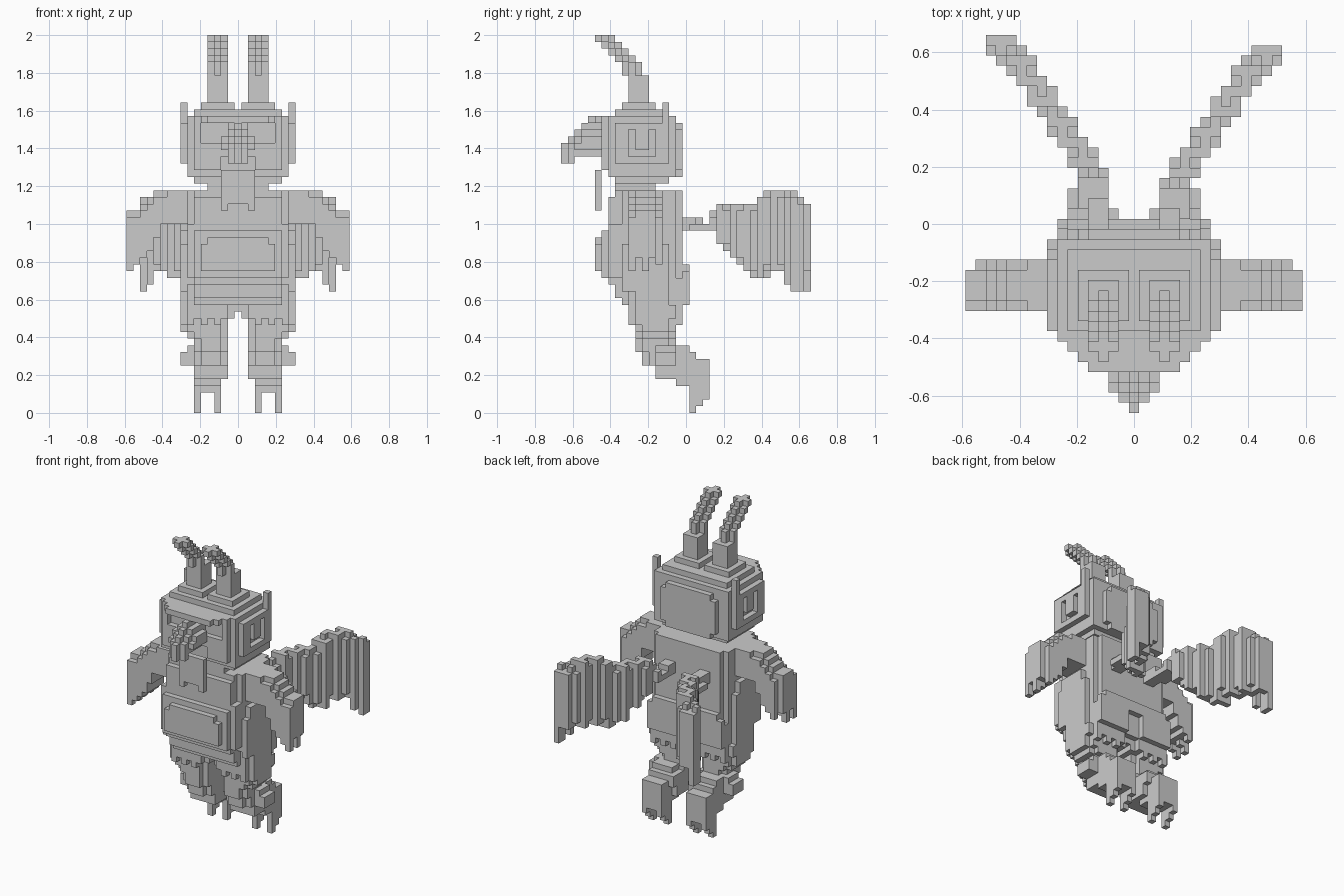
import bpy
import bmesh

UNIT = 1 / 28  # edge length of one cube

old = bpy.data.objects.get("Cube")
if old:
    bpy.data.objects.remove(old, do_unlink=True)

stone = bpy.data.materials.new("stone grey")
stone.use_nodes = True
stone.diffuse_color = (0.6, 0.6, 0.6, 1)
stone.node_tree.nodes["Principled BSDF"].inputs["Base Color"].default_value = stone.diffuse_color


class Part:
    """A set of grid cells that becomes one skinned mesh."""

    def __init__(self, name):
        self.name = name
        self.cells = set()

    def cells_in(self, x, y, z):
        return {(i, j, k)
                for i in range(x[0], x[1] + 1)
                for j in range(y[0], y[1] + 1)
                for k in range(z[0], z[1] + 1)}

    def add(self, x, y, z):
        self.cells |= self.cells_in(x, y, z)

    def add_rounded(self, x, y, z):
        """A block with its four upright corners cut off."""
        self.add((x[0] + 1, x[1] - 1), y, z)
        self.add(x, (y[0] + 1, y[1] - 1), z)

    def cut(self, x, y, z):
        self.cells -= self.cells_in(x, y, z)

    def mirror(self):
        self.cells |= {(-i, j, k) for i, j, k in self.cells}

    def mirrored_copy(self, name, shift=0):
        copy = Part(name)
        copy.cells = {(-i, j + shift, k) for i, j, k in self.cells}
        return copy

    def build(self):
        bm = bmesh.new()
        corners = {}

        def vertex(p):
            if p not in corners:
                x, y, z = p
                corners[p] = bm.verts.new(((x - 0.5) * UNIT, (y - 0.5) * UNIT, z * UNIT))
            return corners[p]

        for cell in sorted(self.cells):
            for axis in range(3):
                for side in (0, 1):
                    neighbour = list(cell)
                    neighbour[axis] += 2 * side - 1
                    if tuple(neighbour) in self.cells:
                        continue
                    quad = []
                    for u, v in ((0, 0), (1, 0), (1, 1), (0, 1)):
                        p = list(cell)
                        p[axis] += side
                        p[(axis + 1) % 3] += u
                        p[(axis + 2) % 3] += v
                        quad.append(vertex(tuple(p)))
                    bm.faces.new(quad if side else quad[::-1])
        # Merge flat regions into larger faces
        bmesh.ops.dissolve_limit(bm, angle_limit=0.01, verts=bm.verts[:], edges=bm.edges[:])
        mesh = bpy.data.meshes.new(self.name)
        bm.to_mesh(mesh)
        bm.free()
        mesh.materials.append(stone)
        bpy.context.collection.objects.link(bpy.data.objects.new(self.name, mesh))


def build_pair(part, shift=0):
    part.mirrored_copy("right_" + part.name, shift).build()
    part.name = "left_" + part.name
    part.build()


# Head: rounded block with face, brow, back and ear panels
head = Part("head")
head.add(x=(0, 7), y=(-11, -2), z=(35, 43))
head.add(x=(0, 6), y=(-10, -3), z=(34, 44))
head.add(x=(0, 6), y=(-12, -12), z=(36, 43))
head.cut(x=(2, 5), y=(-12, -12), z=(40, 42))
head.cut(x=(0, 2), y=(-12, -12), z=(36, 37))
head.add(x=(0, 5), y=(-13, -13), z=(43, 43))
head.add(x=(0, 4), y=(-14, -14), z=(43, 43))
head.add(x=(0, 5), y=(-1, -1), z=(36, 41))
head.add(x=(0, 4), y=(-1, -1), z=(35, 42))
head.add(x=(8, 8), y=(-10, -3), z=(37, 42))
head.cut(x=(8, 8), y=(-8, -5), z=(38, 41))
head.add(x=(8, 8), y=(-7, -6), z=(39, 41))
head.add(x=(8, 8), y=(-3, -3), z=(43, 45))
head.mirror()
head.build()

# Beak: stepped ridge with sloping sides that narrows toward the tip
beak = Part("beak")
for step, half in enumerate((2, 2, 2, 2, 1, 0)):
    for side in range(half + 1):
        low = 37 if step > 3 else 38
        beak.add(x=(side, side), y=(-13 - step, -13 - step),
                 z=(low + side // 2, max(low + 1, min(42, 44 - step) - side)))
beak.mirror()
beak.build()

# Chin tuft hanging in front of the neck
tuft = Part("chin_tuft")
tuft.add(x=(0, 2), y=(-13, -13), z=(31, 35))
tuft.add(x=(2, 2), y=(-13, -13), z=(30, 30))
tuft.mirror()
tuft.build()

# Horns curving forward, knobbly above a square base
horn = Part("horn")
horn.add(x=(1, 5), y=(-9, -5), z=(45, 45))
horn.add(x=(2, 4), y=(-8, -6), z=(46, 49))
for level, (front, back) in enumerate(((-9, -7), (-9, -7), (-10, -8), (-11, -9), (-12, -10), (-13, -11))):
    horn.add_rounded(x=(2, 4), y=(front, back), z=(50 + level, 50 + level))
build_pair(horn)

# Neck and torso with a layered round belly
torso = Part("torso")
torso.add(x=(0, 4), y=(-10, -5), z=(33, 33))
torso.add_rounded(x=(-7, 7), y=(-10, -1), z=(19, 32))
torso.add(x=(0, 6), y=(-11, -11), z=(28, 31))
torso.add(x=(0, 7), y=(-11, -10), z=(20, 27))
torso.add(x=(0, 6), y=(-11, -11), z=(19, 19))
torso.add(x=(0, 6), y=(-12, -12), z=(20, 26))
torso.add(x=(0, 5), y=(-13, -13), z=(21, 24))
torso.add(x=(0, 4), y=(-13, -13), z=(25, 25))
torso.add(x=(8, 8), y=(-9, -3), z=(18, 24))
torso.add(x=(8, 8), y=(-8, -4), z=(25, 26))
torso.add(x=(0, 6), y=(0, 0), z=(20, 21))
torso.add(x=(0, 6), y=(-10, -1), z=(17, 18))
torso.add(x=(0, 5), y=(-9, -1), z=(16, 16))
torso.add(x=(0, 4), y=(-7, -2), z=(15, 15))
torso.mirror()
torso.build()

# Arms arching out and down, with split fingers
arm = Part("arm")
tops = (32, 32, 32, 32, 32, 31, 30, 29, 29)
bottoms = (28, 28, 28, 28, 26, 24, 23, 22, 21)
for offset, (top, bottom) in enumerate(zip(tops, bottoms)):
    column = (8 + offset, 8 + offset)
    arm.add(x=column, y=(-7, -5), z=(bottom, top))
    arm.add(x=column, y=(-8, -4), z=(bottom, top - min(1, offset // 3)))
arm.cut(x=(16, 16), y=(-4, -4), z=(21, 32))
for finger in (-7, -5):
    arm.cut(x=(13, 16), y=(finger, finger), z=(21, 22))
build_pair(arm)

# Legs: shaggy haunch, knee, shin, foot and claws
leg = Part("leg")
leg.add_rounded(x=(1, 7), y=(-9, 0), z=(16, 19))
leg.add(x=(8, 8), y=(-7, -3), z=(13, 17))
leg.add_rounded(x=(1, 8), y=(-8, -1), z=(14, 15))
leg.add_rounded(x=(2, 8), y=(-7, -2), z=(12, 13))
leg.add_rounded(x=(2, 7), y=(-7, -2), z=(11, 11))
leg.add_rounded(x=(2, 6), y=(-7, -2), z=(9, 10))
leg.add_rounded(x=(2, 6), y=(-6, -1), z=(7, 9))
leg.add(x=(2, 6), y=(-5, 1), z=(7, 8))
leg.add(x=(7, 8), y=(-4, -2), z=(7, 8))
leg.add(x=(7, 7), y=(-4, -2), z=(9, 9))
leg.add(x=(2, 6), y=(-4, 0), z=(5, 6))
leg.add(x=(3, 6), y=(-1, 0), z=(4, 9))
leg.add(x=(3, 6), y=(1, 1), z=(3, 8))
leg.add(x=(3, 6), y=(2, 3), z=(3, 7))
# Hanging tufts of fur around the haunch
for tuft_x in (3, 5, 7):
    leg.add(x=(tuft_x, tuft_x), y=(-8, -8), z=(13, 16))
    leg.add(x=(tuft_x, tuft_x), y=(-1, -1), z=(13, 16))
    leg.add(x=(tuft_x, tuft_x), y=(0, 0), z=(16, 20))
for claw in (3, 6):
    for row in range(3):
        leg.add(x=(claw, claw), y=(1 + row, 1 + row), z=(row, 2))
build_pair(leg)

# Wings: diagonal rows of feathers on a short root
wing = Part("wing")
wing.add(x=(3, 4), y=(-1, 1), z=(27, 28))
wing.add(x=(3, 5), y=(1, 4), z=(27, 27))
tops = (29, 30, 30, 30, 30, 30, 30, 31, 32, 32, 32, 32, 31, 30)
bottoms = (27, 25, 24, 23, 22, 21, 20, 20, 21, 21, 21, 21, 21, 21)
for row, (top, bottom) in enumerate(zip(tops, bottoms)):
    middle = 4 + (2 * row + 1) // 3
    for side in (-1, 0, 1, 2) if row in (11, 12) else (-1, 0, 1):
        ragged = (row + side) % 2 * min(1, abs(side))
        wing.add(x=(middle + side, middle + side), y=(4 + row, 4 + row),
                 z=(bottom + ragged, top - ragged))
# Long trailing feathers
wing.add(x=(13, 13), y=(15, 15), z=(19, 22))
wing.add(x=(14, 14), y=(16, 17), z=(18, 22))
build_pair(wing, shift=1)
